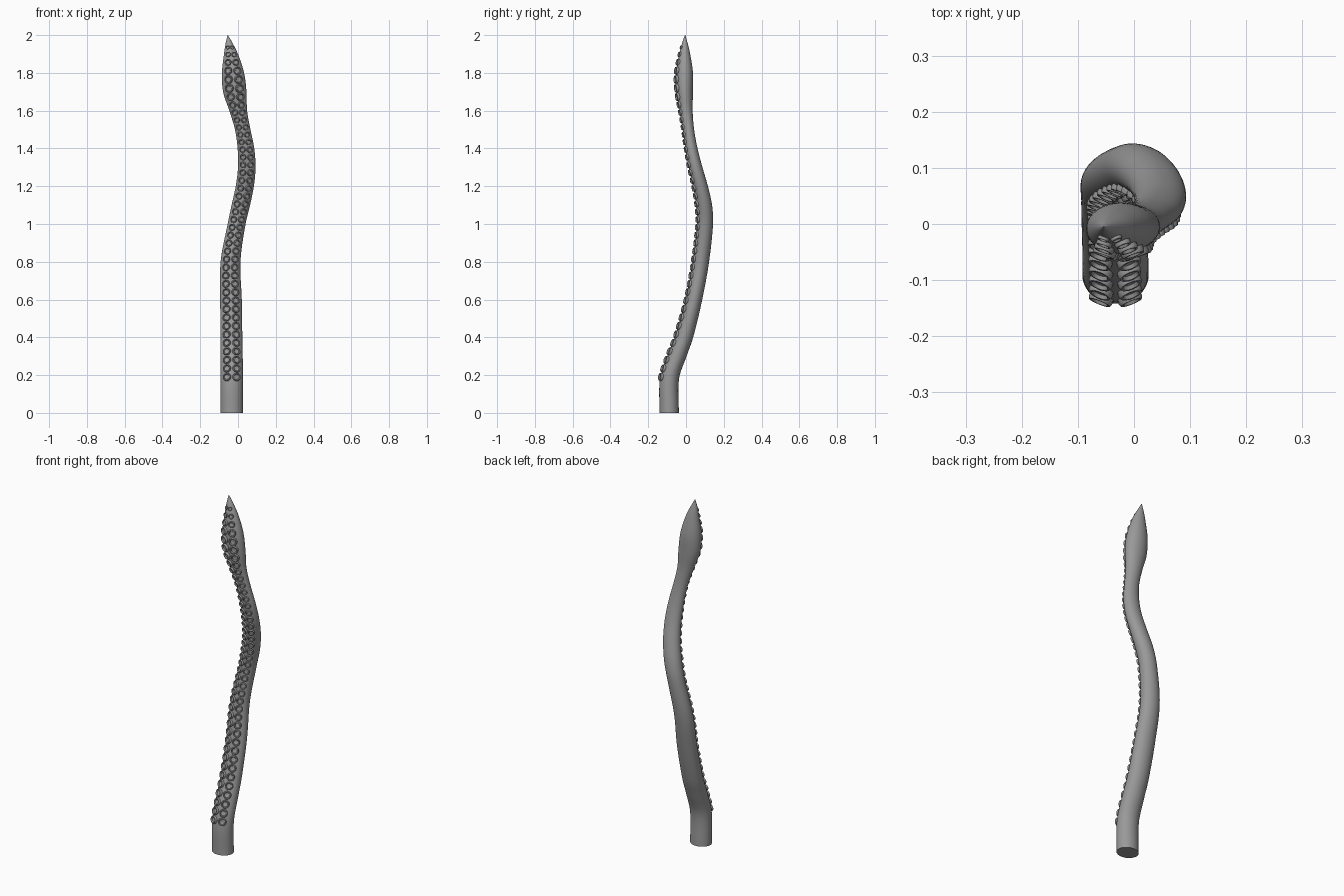
import bpy, bmesh, math
from mathutils import Vector

if "Cube" in bpy.data.objects:
    bpy.data.objects.remove(bpy.data.objects["Cube"])

# Sections: height, left x, right x, front y, back y
SECTIONS = [
    (0.00, -0.092, 0.026, -0.140, -0.038),
    (0.18, -0.092, 0.026, -0.138, -0.037),
    (0.30, -0.092, 0.025, -0.100, 0.003),
    (0.40, -0.093, 0.023, -0.060, 0.038),
    (0.60, -0.094, 0.020, -0.002, 0.086),
    (0.80, -0.092, 0.013, 0.035, 0.122),
    (1.00, -0.055, 0.040, 0.058, 0.143),
    (1.10, -0.034, 0.064, 0.054, 0.138),
    (1.20, -0.012, 0.084, 0.037, 0.116),
    (1.30, 0.000, 0.093, 0.014, 0.087),
    (1.40, -0.002, 0.086, -0.004, 0.061),
    (1.50, -0.016, 0.066, -0.018, 0.043),
    (1.60, -0.046, 0.048, -0.034, 0.035),
    (1.70, -0.079, 0.045, -0.050, 0.037),
    (1.80, -0.085, 0.032, -0.053, 0.037),
    (1.90, -0.074, 0.000, -0.036, 0.022),
    (1.96, -0.065, -0.030, -0.020, 0.008),
    (2.00, -0.055, -0.053, -0.006, -0.004),
]


def section(z):
    """Smoothly interpolated extents at height z (cubic Hermite)."""
    n = len(SECTIONS)
    i = max(k for k in range(n - 1) if SECTIONS[k][0] <= max(z, 0))
    a, b = SECTIONS[i], SECTIONS[i + 1]
    p, q = SECTIONS[max(i - 1, 0)], SECTIONS[min(i + 2, n - 1)]
    d = b[0] - a[0]
    t = (z - a[0]) / d
    out = []
    for k in range(1, 5):
        m0 = (b[k] - p[k]) / (b[0] - p[0]) * d
        m1 = (q[k] - a[k]) / (q[0] - a[0]) * d
        out.append((2*t**3 - 3*t**2 + 1) * a[k] + (t**3 - 2*t**2 + t) * m0
                   + (3*t**2 - 2*t**3) * b[k] + (t**3 - t**2) * m1)
    return out


def skin(z, ang):
    """Point on the arm surface; ang 0 faces the front."""
    x0, x1, y0, y1 = section(z)
    return Vector(((x0 + x1) / 2 + (x1 - x0) / 2 * math.sin(ang),
                   (y0 + y1) / 2 - (y1 - y0) / 2 * math.cos(ang), z))


grey = bpy.data.materials.new("grey")
grey.diffuse_color = (0.32, 0.32, 0.32, 1)
grey.use_nodes = True
grey.node_tree.nodes["Principled BSDF"].inputs["Base Color"].default_value = grey.diffuse_color


def finish(bm, name, angle):
    bmesh.ops.recalc_face_normals(bm, faces=bm.faces[:])
    me = bpy.data.meshes.new(name)
    bm.to_mesh(me)
    bm.free()
    me.materials.append(grey)
    ob = bpy.data.objects.new(name, me)
    bpy.context.collection.objects.link(ob)
    bpy.ops.object.select_all(action='DESELECT')
    ob.select_set(True)
    bpy.context.view_layer.objects.active = ob
    bpy.ops.object.shade_smooth_by_angle(angle=math.radians(angle))


def bridge(bm, low, high):
    n = len(low)
    for i in range(n):
        j = (i + 1) % n
        bm.faces.new((low[i], low[j], high[j], high[i]))


# Arm: stacked elliptical rings that swell into a pointed club
SIDES, ROWS = 40, 100
bm = bmesh.new()
rings = [[bm.verts.new(skin(2 * r / ROWS, 2 * math.pi * s / SIDES))
          for s in range(SIDES)] for r in range(ROWS + 1)]
for low, high in zip(rings, rings[1:]):
    bridge(bm, low, high)
bm.faces.new(rings[0])
bm.faces.new(rings[-1])
finish(bm, "arm", 50)

# Suckers: two columns of small cups along the front
CUP = [(0.95, -0.5), (1.0, 0.15), (0.9, 0.42), (0.72, 0.42), (0.58, 0.12), (0.3, 0.04)]
bm = bmesh.new()
z = 0.19
while z < 1.965:
    x0, x1 = section(z)[:2]
    half = (x1 - x0) / 2
    size = 0.36 * half + 0.001
    for ang in (-0.44, 0.44):
        p = skin(z, ang)
        across = (skin(z, ang + 0.01) - skin(z, ang - 0.01)).normalized()
        up = skin(z + 0.005, ang) - skin(z - 0.005, ang)
        out = across.cross(up).normalized()
        up = out.cross(across)
        cup = []
        for r, h in CUP:
            cup.append([bm.verts.new(p + size * (
                out * h + r * (across * math.cos(a) + up * math.sin(a))))
                for a in (2 * math.pi * k / 16 for k in range(16))])
        for low, high in zip(cup, cup[1:]):
            bridge(bm, low, high)
        bm.faces.new(cup[-1])
        bm.faces.new(cup[0])
    z += 0.024 + 0.36 * half
finish(bm, "suckers", 35)
